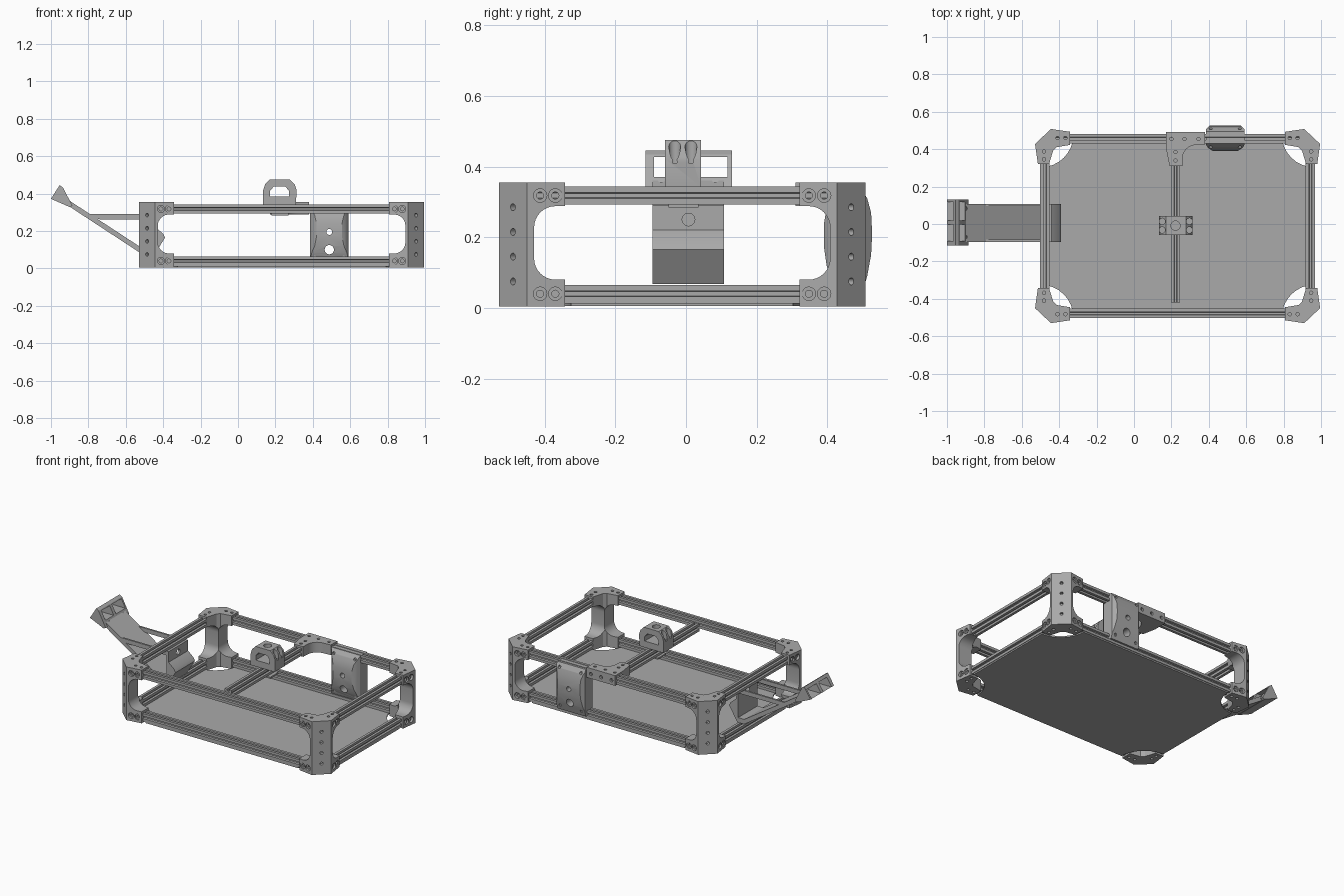
import bpy, bmesh, math
from mathutils import Matrix, Vector

cube = bpy.data.objects.get("Cube")
if cube:
    bpy.data.objects.remove(cube)


def material(name, v):
    m = bpy.data.materials.new(name)
    m.use_nodes = True
    m.diffuse_color = (v, v, v, 1)
    m.node_tree.nodes["Principled BSDF"].inputs["Base Color"].default_value = (v, v, v, 1)
    return m


GREY = material("plain grey", 0.4)


def make(name, bm):
    bmesh.ops.recalc_face_normals(bm, faces=bm.faces)
    me = bpy.data.meshes.new(name)
    bm.to_mesh(me)
    bm.free()
    me.materials.append(GREY)
    ob = bpy.data.objects.new(name, me)
    bpy.context.collection.objects.link(ob)
    return ob


def prism(name, pts, axis, a, b):
    """Extrude a 2D outline along an axis from a to b."""
    place = {"x": lambda p, t: (t, p[0], p[1]),
             "y": lambda p, t: (p[0], t, p[1]),
             "z": lambda p, t: (p[0], p[1], t)}[axis]
    bm = bmesh.new()
    lo = [bm.verts.new(place(p, a)) for p in pts]
    hi = [bm.verts.new(place(p, b)) for p in pts]
    bm.faces.new(lo)
    bm.faces.new(hi)
    for i in range(len(pts)):
        j = (i + 1) % len(pts)
        bm.faces.new((lo[i], lo[j], hi[j], hi[i]))
    return make(name, bm)


def box(name, x0, x1, y0, y1, z0, z1):
    return prism(name, [(x0, y0), (x1, y0), (x1, y1), (x0, y1)], "z", z0, z1)


def pegs(centres, direction, r, depth):
    """Several cylinders in one mesh, used to drill holes."""
    bm = bmesh.new()
    turn = Vector(direction).to_track_quat("Z", "Y").to_matrix().to_4x4()
    for c in centres:
        bmesh.ops.create_cone(bm, cap_ends=True, segments=20, radius1=r, radius2=r,
                              depth=depth, matrix=Matrix.Translation(c) @ turn)
    return make("drill", bm)


def cut(ob, tool, op="DIFFERENCE"):
    mod = ob.modifiers.new("cut", "BOOLEAN")
    mod.operation, mod.object, mod.solver = op, tool, "EXACT"
    bpy.context.view_layer.update()
    me = bpy.data.meshes.new_from_object(ob.evaluated_get(bpy.context.evaluated_depsgraph_get()))
    ob.modifiers.clear()
    ob.data = me
    bpy.data.objects.remove(tool)
    return ob


def arc(cx, cy, r, a0, a1, n=8):
    return [(cx + r * math.cos(math.radians(a0 + (a1 - a0) * i / n)),
             cy + r * math.sin(math.radians(a0 + (a1 - a0) * i / n))) for i in range(n + 1)]


# Frame layout
CX, CY, HX, HY = 0.233, -0.011, 0.762, 0.519
ZLO, ZHI, INSET = 0.04, 0.318, 0.052

# Corner brackets: one is carved in local coordinates, then placed four times
plan = [(0, 0.08), (0.085, 0), (0.187, 0.015), (0.187, 0.085), (0.115, 0.097),
        (0.097, 0.115), (0.075, 0.187), (0.015, 0.187)]
bracket = prism("corner_bracket", plan, "z", 0.004, 0.355)
window = (arc(0.16, 0.14, 0.06, 270, 180) + arc(0.16, 0.228, 0.06, 180, 90)
          + [(0.5, 0.288), (0.5, 0.08)])
for axis in "xy":
    cut(bracket, prism("window", window, axis, -0.5, 0.5))
cut(bracket, pegs([(0.0425, 0.04, z) for z in (0.075, 0.145, 0.215, 0.285)], (0.08, 0.085, 0), 0.01, 0.04))
spots = [(0.12, 0.048), (0.162, 0.048), (0.048, 0.12), (0.048, 0.162)]
cut(bracket, pegs([(u, v, z) for u, v in spots for z in (0.004, 0.355)], (0, 0, 1), 0.009, 0.03))
for r, depth in ((0.019, 0.036), (0.01, 0.06)):
    cut(bracket, pegs([(u, 0, z) for u in (0.117, 0.16) for z in (ZLO, ZHI)], (0, 1, 0), r, depth))
    cut(bracket, pegs([(0, v, z) for v in (0.117, 0.16) for z in (ZLO, ZHI)], (1, 0, 0), r, depth))
for sx, side in ((1, "left"), (-1, "right")):
    for sy, end in ((1, "back"), (-1, "front")):
        bm = bmesh.new()
        bm.from_mesh(bracket.data)
        for v in bm.verts:
            v.co.x = CX + sx * (HX - v.co.x)
            v.co.y = CY + sy * (HY - v.co.y)
        make(f"corner_bracket_{end}_{side}", bm)
bpy.data.objects.remove(bracket)


# Slotted rails
def rail(name, axis, c1, c2, a, b, h=0.025):
    pts = []
    for k in range(4):
        co, si = ((1, 0), (0, 1), (-1, 0), (0, -1))[k]
        for p, q in ((-h, -h), (-0.008, -h), (-0.006, -0.012), (0.006, -0.012), (0.008, -h)):
            pts.append((c1 + p * co - q * si, c2 + p * si + q * co))
    return prism(name, pts, axis, a, b)


for z, level in ((ZLO, "lower"), (ZHI, "upper")):
    for s, end in ((1, "back"), (-1, "front")):
        rail(f"{level}_{end}_rail", "x", CY + s * (HY - INSET), z, CX - HX + 0.09, CX + HX - 0.09)
    for s, side in ((1, "left"), (-1, "right")):
        rail(f"{level}_{side}_rail", "y", CX + s * (HX - INSET), z, CY - HY + 0.09, CY + HY - 0.09)
rail("centre_rail", "y", 0.222, ZHI, -0.42, 0.43)

# Floor panel with scooped corners
px, py, r = HX - 0.03, HY - 0.03, 0.175
floor = (arc(CX + px, CY + py, r, 270, 180) + arc(CX - px, CY + py, r, 360, 270)
         + arc(CX - px, CY - py, r, 90, 0) + arc(CX + px, CY - py, r, 180, 90))
prism("floor_panel", floor, "z", 0.005, 0.014)

# Tee bracket joining the centre rail to the back rail
tee = [(0.172, 0.492), (0.38, 0.492), (0.38, 0.425), (0.33, 0.422)]
tee += arc(0.33, 0.352, 0.07, 100, 175, 6) + [(0.258, 0.31), (0.19, 0.31), (0.172, 0.4)]
tee_bracket = prism("tee_bracket", tee, "z", 0.288, 0.355)
cut(tee_bracket, pegs([(x, y, 0.355) for x, y in
    ((0.2, 0.455), (0.27, 0.455), (0.345, 0.455), (0.222, 0.34), (0.222, 0.385))], (0, 0, 1), 0.009, 0.03))
cut(tee_bracket, pegs([(x, 0.492, ZHI) for x in (0.2, 0.275, 0.35)], (0, 1, 0), 0.011, 0.03))

# Arched clamp on the centre rail
arch = [(0.135, 0.343), (0.31, 0.343), (0.313, 0.42), (0.303, 0.45), (0.278, 0.475),
        (0.17, 0.475), (0.145, 0.45), (0.135, 0.42)]
clamp = prism("clamp", arch, "y", -0.06, 0.042)
hole = [(0.172, 0.385), (0.272, 0.385), (0.272, 0.415), (0.254, 0.437), (0.19, 0.437), (0.172, 0.415)]
cut(clamp, prism("opening", hole, "y", -0.2, 0.2))
cut(clamp, pegs([(x, y, 0.47) for x in (0.15, 0.297) for y in (-0.032, 0.014)], (0, 0, 1), 0.017, 0.12))
cut(clamp, pegs([(0.222, -0.009, 0.46)], (0, 0, 1), 0.025, 0.1))
box("clamp_nut_plate", 0.18, 0.27, -0.05, 0.035, 0.284, 0.294)

# Domed mount on the back rails
dome = [(0.43, 0.035), (0.41, 0.08), (0.398, 0.12), (0.391, 0.17), (0.391, 0.24), (0.398, 0.285),
        (0.41, 0.315), (0.43, 0.34), (0.495, 0.34), (0.513, 0.31), (0.524, 0.27), (0.527, 0.21),
        (0.524, 0.15), (0.513, 0.09), (0.495, 0.03)]
mount = prism("back_mount", dome, "x", 0.384, 0.592)
mask = [(0.384, 0.425), (0.395, 0.408), (0.42, 0.391), (0.556, 0.391), (0.581, 0.408), (0.592, 0.425),
        (0.592, 0.505), (0.57, 0.527), (0.406, 0.527), (0.384, 0.505)]
cut(mount, prism("outline", mask, "z", -0.1, 0.5), "INTERSECT")
cut(mount, pegs([(0.488, 0.46, 0.1)], (0, 1, 0), 0.025, 0.4))
cut(mount, pegs([(0.488, 0.46, 0.195)], (0, 1, 0), 0.016, 0.4))
cut(mount, pegs([(x, y, z) for x in (0.41, 0.566) for y in (0.4, 0.515) for z in (0.06, 0.315)],
                (0, 1, 0), 0.009, 0.04))

# Outrigger arm: sloped strap with hooked foot, thin side struts
strap = [(-0.93, 0.35), (-0.9, 0.33), (-0.5, 0.068), (-0.45, 0.068), (-0.39, 0.165), (-0.4, 0.185),
         (-0.44, 0.22), (-0.44, 0.29), (-0.456, 0.29), (-0.456, 0.1), (-0.5, 0.1), (-0.91, 0.368)]
arm = prism("arm_strap", strap, "y", -0.095, 0.108)
cut(arm, pegs([(-0.448, 0.007, 0.25)], (1, 0, 0), 0.018, 0.1))
cut(arm, pegs([(-0.9, y, 0.36) for y in (-0.07, 0.083)], (-0.55, 0, -0.84), 0.01, 0.04))
strut = [(-0.82, 0.29), (-0.79, 0.27), (-0.735, 0.262), (-0.456, 0.262), (-0.456, 0.29)]
for y, side in ((-0.095, "front"), (0.096, "back")):
    prism(f"arm_strut_{side}", strut, "y", y, y + 0.012)

# Open wedge frame at the tip of the arm
wedge = [(-1, 0.372), (-0.954, 0.445), (-0.937, 0.434), (-0.885, 0.335), (-0.9, 0.328)]
tip = prism("arm_tip_frame", wedge, "y", -0.115, 0.13)
for y0, y1 in ((-0.09, -0.004), (0.02, 0.118)):
    cut(tip, box("opening", -1.2, -0.7, y0, y1, 0.371, 0.427))

# Smooth the round parts while keeping edges sharp
bpy.ops.object.select_all(action="DESELECT")
for ob in bpy.context.collection.objects:
    if ob.type == "MESH":
        ob.select_set(True)
        bpy.context.view_layer.objects.active = ob
bpy.ops.object.shade_smooth_by_angle(angle=math.radians(25))
